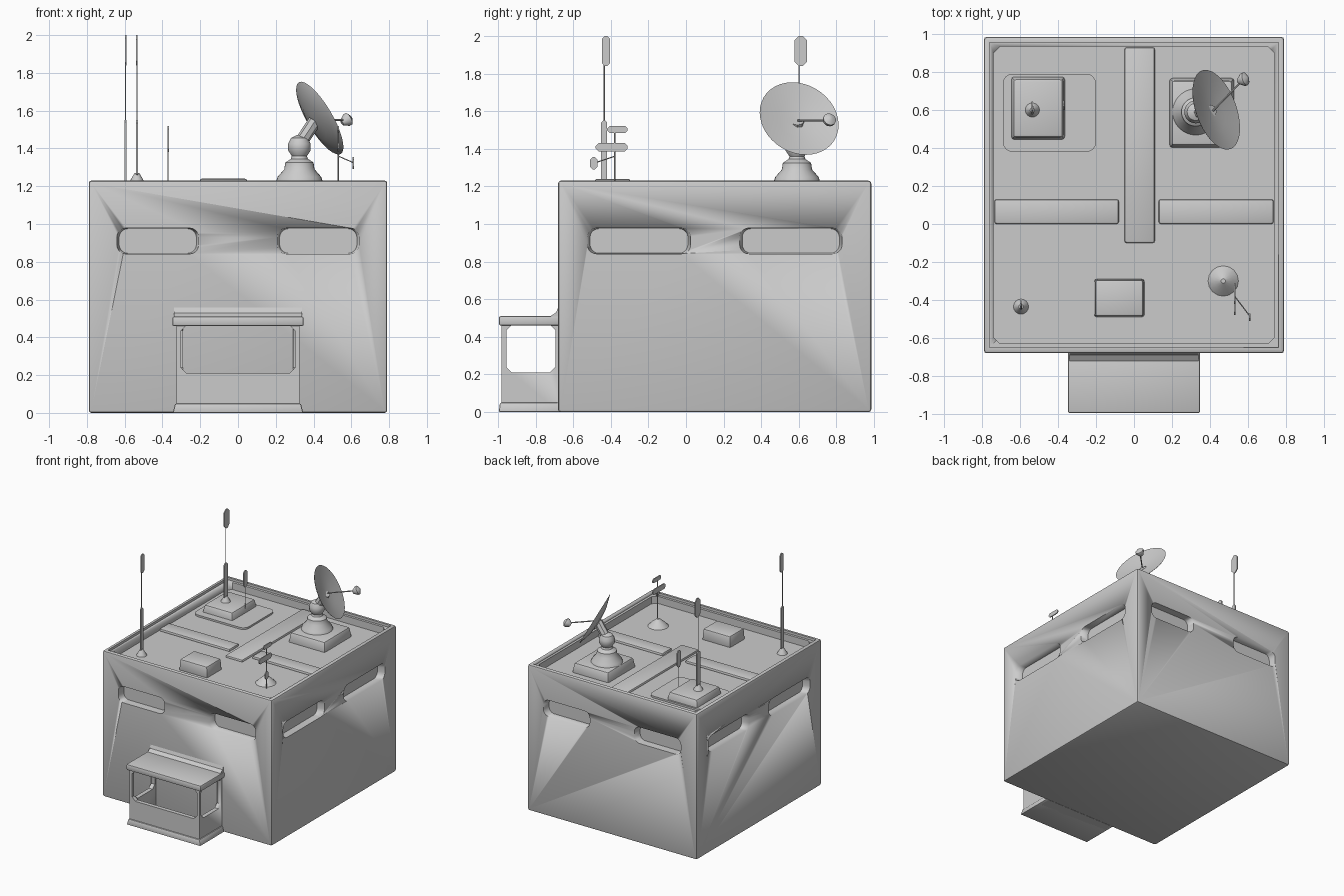
import bpy, bmesh, math
from mathutils import Vector

if "Cube" in bpy.data.objects:
    bpy.data.objects.remove(bpy.data.objects["Cube"])


def finish(name, bm, bevel=0.0, smooth=True):
    bmesh.ops.recalc_face_normals(bm, faces=bm.faces[:])
    me = bpy.data.meshes.new(name)
    bm.to_mesh(me)
    bm.free()
    ob = bpy.data.objects.new(name, me)
    bpy.context.collection.objects.link(ob)
    bpy.ops.object.select_all(action='DESELECT')
    bpy.context.view_layer.objects.active = ob
    ob.select_set(True)
    if bevel:
        m = ob.modifiers.new("bevel", 'BEVEL')
        m.width, m.segments, m.limit_method = bevel, 2, 'ANGLE'
        bpy.ops.object.modifier_apply(modifier=m.name)
    if smooth:
        bpy.ops.object.shade_smooth_by_angle(angle=math.radians(35))
    return ob


def prism(name, pts, axis, a, b, bevel=0.0, inner=1.0):
    """Extrude a 2D outline along an axis; inner scales the end at b."""
    cx = sum(p[0] for p in pts) / len(pts)
    cy = sum(p[1] for p in pts) / len(pts)

    def place(u, v, w):
        return {'x': (w, u, v), 'y': (u, w, v), 'z': (u, v, w)}[axis]
    bm = bmesh.new()
    lo = [bm.verts.new(place(u, v, a)) for u, v in pts]
    hi = [bm.verts.new(place(cx + (u - cx) * inner, cy + (v - cy) * inner, b)) for u, v in pts]
    bm.faces.new(lo)
    bm.faces.new(hi)
    n = len(pts)
    for i in range(n):
        j = (i + 1) % n
        bm.faces.new((lo[i], lo[j], hi[j], hi[i]))
    return finish(name, bm, bevel)


def rect(u0, u1, v0, v1, r=0.0, seg=1):
    """Rectangle outline with chamfered (seg=1) or rounded corners."""
    if not r:
        return [(u0, v0), (u1, v0), (u1, v1), (u0, v1)]
    out = []
    for cu, cv, start in ((u1 - r, v0 + r, -90), (u1 - r, v1 - r, 0),
                          (u0 + r, v1 - r, 90), (u0 + r, v0 + r, 180)):
        for k in range(seg + 1):
            t = math.radians(start + 90 * k / seg)
            out.append((cu + r * math.cos(t), cv + r * math.sin(t)))
    return out


def box(name, x0, x1, y0, y1, z0, z1, bevel=0.0, inner=1.0):
    return prism(name, rect(x0, x1, y0, y1), 'z', z0, z1, bevel, inner)


def cut(ob, cutter):
    cutter.hide_render = True
    m = ob.modifiers.new("cut", 'BOOLEAN')
    m.operation, m.solver, m.object = 'DIFFERENCE', 'EXACT', cutter
    bpy.ops.object.select_all(action='DESELECT')
    bpy.context.view_layer.objects.active = ob
    ob.select_set(True)
    bpy.ops.object.modifier_apply(modifier=m.name)
    bpy.data.objects.remove(cutter)


def lathe(name, prof, origin, direction=(0, 0, 1), seg=32):
    """Revolve (radius, height) points about a direction through origin."""
    rot = Vector(direction).to_track_quat('Z', 'Y')
    bm = bmesh.new()
    rings = []
    for r, h in prof:
        rings.append([bm.verts.new(Vector(origin) + rot @ Vector(
            (r * math.cos(2 * math.pi * k / seg), r * math.sin(2 * math.pi * k / seg), h)))
            for k in range(seg)])
    for p, q in zip(rings, rings[1:]):
        for k in range(seg):
            j = (k + 1) % seg
            bm.faces.new((p[k], p[j], q[j], q[k]))
    bm.faces.new(rings[0])
    bm.faces.new(rings[-1])
    return finish(name, bm)


def rod(name, p, q, r=0.004):
    d = Vector(q) - Vector(p)
    return lathe(name, [(r, 0), (r, d.length)], p, d, 8)


def blade(name, x, y0, y1, z0, z1, t=0.004):
    c = min(y1 - y0, z1 - z0) * 0.35
    return prism(name, rect(y0, y1, z0, z1, c), 'x', x - t, x + t)


# Main block with stepped roof recess
FLOOR = 1.15
body = box("building", -0.79, 0.79, -0.68, 0.985, 0, 1.23, 0.014)
cut(body, prism("cutter", rect(-0.76, 0.76, -0.65, 0.955), 'z', 1.21, 1.3))
cut(body, prism("cutter", rect(-0.74, 0.74, -0.63, 0.935, 0.035), 'z', FLOOR, 1.3))

# Slot windows, two on each side
for s in (-1, 1):
    u0, u1 = sorted((s * 0.205, s * 0.645))
    for face, deep in ((-0.68, 0.06), (0.985, -0.06)):
        cut(body, prism("cutter", rect(u0, u1, 0.84, 0.98, 0.05, 5), 'y',
                        face - deep * 0.3, face + deep, 0, 0.93))
    for y0, y1 in ((-0.53, 0.03), (0.28, 0.835)):
        cut(body, prism("cutter", rect(y0, y1, 0.84, 0.98, 0.05, 5), 'x',
                        s * 0.81, s * 0.73, 0, 0.93))

# Porch: low walls and corner posts cut from one hollow block
porch = box("porch_walls", -0.325, 0.325, -0.98, -0.67, 0, 0.47)
cut(porch, box("cutter", -0.29, 0.29, -0.945, -0.6, 0.05, 0.6))
cut(porch, prism("cutter", rect(-0.302, 0.302, 0.21, 0.465, 0.03), 'y', -1.1, -0.8))
cut(porch, prism("cutter", rect(-0.955, -0.695, 0.21, 0.465, 0.03), 'x', -0.5, 0.5))
box("porch_roof", -0.348, 0.348, -0.995, -0.67, 0.46, 0.51, 0.01)
prism("porch_plinth", rect(-0.345, 0.345, -0.995, -0.67), 'z', 0, 0.05, 0.008, 0.965)
prism("porch_roof_flashing", [(-0.69, 0.505), (-0.72, 0.51), (-0.69, 0.53), (-0.675, 0.57), (-0.67, 0.505)],
      'x', -0.34, 0.34)

# Low roof ribs and pad
for s in (-1, 1):
    x0, x1 = (-0.735, -0.08) if s < 0 else (0.13, 0.735)
    box("roof_cross_rib", x0, x1, 0.0, 0.13, FLOOR - 0.01, FLOOR + 0.02, 0.012)
box("roof_long_rib", -0.05, 0.11, -0.1, 0.93, FLOOR - 0.01, FLOOR + 0.018, 0.012)
prism("roof_pad", rect(-0.69, -0.2, 0.38, 0.79, 0.05, 4), 'z', FLOOR - 0.01, FLOOR + 0.015)

# Roof boxes
box("antenna_plinth", -0.65, -0.36, 0.44, 0.78, FLOOR - 0.01, 1.225, 0.015, 0.9)
box("dish_plinth", 0.185, 0.53, 0.4, 0.77, FLOOR - 0.01, 1.23, 0.015, 0.92)
box("roof_vent", -0.21, 0.055, -0.49, -0.29, FLOOR - 0.01, 1.24, 0.012, 0.95)

# Dish mount, bowl and feed
lathe("dish_mount", [(0.125, 1.22), (0.115, 1.25), (0.08, 1.29), (0.075, 1.325), (0.045, 1.345),
                     (0.04, 1.36), (0.06, 1.39), (0.06, 1.425), (0.045, 1.455), (0.015, 1.47)],
      (0.325, 0.59, 0))
n = Vector((0.82, 0.3, 0.48)).normalized()
c = Vector((0.415, 0.595, 1.55))
rod("dish_arm", (0.325, 0.59, 1.42), c - n * 0.01, 0.035)
lathe("dish_bowl", [(0.01, -0.022), (0.11, -0.012), (0.215, 0.018), (0.22, 0.022),
                    (0.11, 0.0), (0.01, -0.01)], c, n, 40)
feed = Vector((0.575, 0.76, 1.55))
rod("feed_strut", c, feed, 0.005)
lathe("dish_feed", [(0.015, -0.03), (0.035, 0.0), (0.035, 0.015), (0.01, 0.03)], feed, n, 16)

# Two tall whip antennas with blade sections
for x, y, base, w in ((-0.595, -0.435, FLOOR, 0.016), (-0.535, 0.6, 1.22, 0.022)):
    lathe("whip_base", [(0.045, base - 0.01), (0.03, base + 0.02), (0.012, base + 0.05)], (x, y, 0), seg=16)
    rod("whip_rod", (x, y, base), (x, y, 1.98), 0.003)
    blade("whip_lower_blade", x, y - w, y + w, base + 0.03, 1.55, 0.005)
    blade("whip_upper_blade", x, y + 0.017 - w * 1.8, y + w * 2, 1.84, 2.0)
blade("short_aerial", -0.37, 0.6, 0.65, 1.38, 1.52)
rod("short_aerial_rod", (-0.37, 0.625, 1.2), (-0.37, 0.625, 1.4), 0.003)

# Branched aerial at front right
lathe("aerial_base", [(0.09, FLOOR - 0.01), (0.05, FLOOR + 0.03), (0.012, FLOOR + 0.06)],
      (0.47, -0.3, 0), seg=16)
rod("aerial_mast", (0.53, -0.38, FLOOR - 0.01), (0.53, -0.38, 1.51), 0.004)
blade("aerial_upper_element", 0.53, -0.42, -0.31, 1.485, 1.52)
blade("aerial_lower_element", 0.53, -0.48, -0.31, 1.385, 1.43)
rod("aerial_branch", (0.53, -0.38, 1.36), (0.61, -0.485, 1.325), 0.003)
blade("aerial_tip", 0.61, -0.51, -0.47, 1.29, 1.355)
